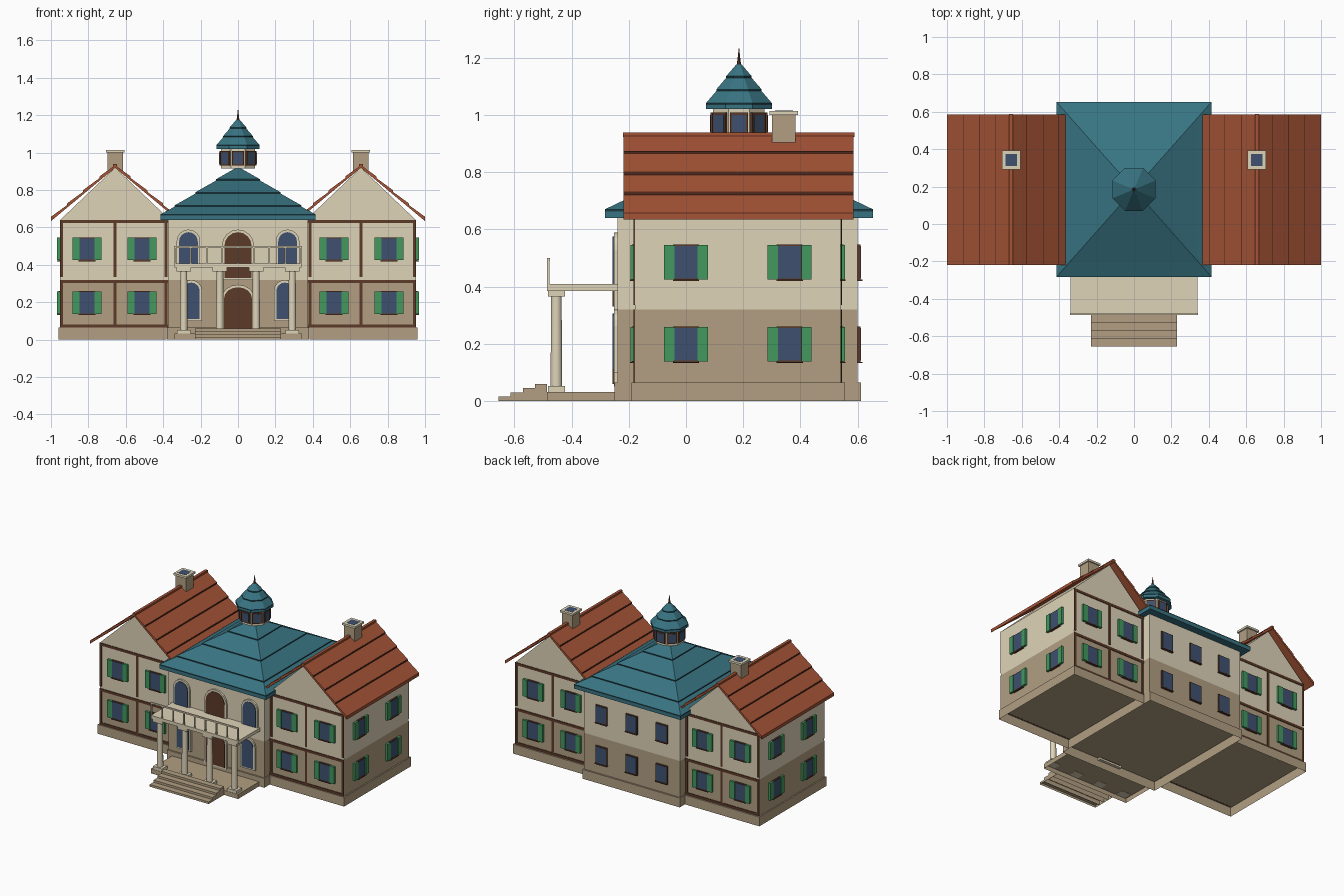
import bpy, bmesh, math
from mathutils import Matrix, Vector

cube = bpy.data.objects.get("Cube")
if cube:
    bpy.data.objects.remove(cube, do_unlink=True)


def colour(name, hexa):
    rgb = [int(hexa[i:i + 2], 16) / 255 for i in (0, 2, 4)]
    lin = [c / 12.92 if c <= 0.04045 else ((c + 0.055) / 1.055) ** 2.4 for c in rgb] + [1]
    m = bpy.data.materials.new(name)
    m.use_nodes = True
    m.diffuse_color = lin
    m.node_tree.nodes["Principled BSDF"].inputs["Base Color"].default_value = lin
    return m


CREAM = colour("cream plaster", "dfd4b9")
TAN = colour("tan stone", "b29f82")
RED = colour("red roof tile", "a45335")
TEAL = colour("teal roof", "387482")
TIMBER = colour("dark brown timber", "5c3a28")
GREEN = colour("green shutter", "42995f")
BLUE = colour("blue glass", "3e516f")
BAND = colour("dark teal band", "1d3c44")
RUST = colour("dark red band", "4d281c")


class Part:
    """One mesh object gathered from boxes, prisms and lofts."""

    def __init__(self, name, origin=(0, 0, 0), turn=0):
        self.name, self.bm, self.mats = name, bmesh.new(), []
        self.matrix = Matrix.Translation(origin) @ Matrix.Rotation(math.radians(turn), 4, "Z")

    def loft(self, rings, mat, floor=True):
        if mat not in self.mats:
            self.mats.append(mat)
        vs = [[self.bm.verts.new(self.matrix @ Vector(p)) for p in r] for r in rings]
        n = len(vs[0])
        faces = [self.bm.faces.new(r) for r in ((vs[0], vs[-1]) if floor else vs[-1:])]
        for a, b in zip(vs, vs[1:]):
            faces += [self.bm.faces.new((a[i], a[(i + 1) % n], b[(i + 1) % n], b[i])) for i in range(n)]
        for f in faces:
            f.material_index = self.mats.index(mat)
        return self

    def box(self, x0, x1, y0, y1, z0, z1, mat, floor=True):
        return self.loft([[(x0, y0, z), (x1, y0, z), (x1, y1, z), (x0, y1, z)] for z in (z0, z1)], mat, floor)

    def prism(self, xz, y0, y1, mat):
        return self.loft([[(x, y, z) for x, z in xz] for y in (y0, y1)], mat)

    def turned(self, n, profile, mat):
        off = math.pi / n
        return self.loft([[(r * math.cos(off + i * 2 * off), r * math.sin(off + i * 2 * off), z)
                           for i in range(n)] for r, z in profile], mat)

    def done(self):
        bmesh.ops.recalc_face_normals(self.bm, faces=self.bm.faces)
        me = bpy.data.meshes.new(self.name)
        self.bm.to_mesh(me)
        self.bm.free()
        for m in self.mats:
            me.materials.append(m)
        ob = bpy.data.objects.new(self.name, me)
        bpy.context.collection.objects.link(ob)
        return ob


def window(name, x, y, z, turn, shutters=True):
    """Framed window centred at z, facing the front before it is turned."""
    w = Part(name, (x, y, z), turn)
    w.box(-0.045, 0.045, -0.01, 0.01, -0.062, 0.062, TIMBER)
    w.box(-0.04, 0.04, -0.012, 0.01, -0.057, 0.057, BLUE)
    w.box(-0.046, 0.046, -0.017, 0.01, -0.066, -0.061, TIMBER)
    if shutters:
        for s in (-1, 1):
            a, b = sorted((s * 0.041, s * 0.077))
            w.box(a, b, -0.016, 0.01, -0.06, 0.06, GREEN)
    w.done()


def arch(x, hw, z0, z1, rise):
    """Outline of a round-headed opening."""
    top = [(x + hw * math.cos(t * math.pi / 8), z1 - rise + rise * math.sin(t * math.pi / 8)) for t in range(9)]
    return [(x - hw, z0), (x + hw, z0)] + top


def arched(name, x, hw, z0, z1, rise, fill):
    p = Part(name)
    p.prism(arch(x, hw + 0.013, z0 - 0.01, z1 + 0.014, rise + 0.012), -0.252, -0.23, CREAM)
    p.prism(arch(x, hw, z0, z1, rise), -0.256, -0.23, fill)
    p.done()


FLOORS = (("lower", 0.198), ("upper", 0.485))
SPLIT, EAVE, CX, CY, BASE = 0.32, 0.64, 0.657, 0.185, 0.065

# Central block on an open-bottomed plinth
p = Part("central_walls")
p.box(-0.375, 0.375, -0.24, 0.60, BASE, SPLIT, TAN)
p.box(-0.375, 0.375, -0.24, 0.60, SPLIT, EAVE + 0.01, CREAM).done()
Part("central_plinth").box(-0.38, 0.38, -0.25, 0.612, 0, BASE, TAN, floor=False).done()


# Hipped roof in stepped courses with dark risers
def hip(level, z):
    t = (0.925 - level) / 0.262
    hx, hy = 0.415 * t, 0.468 * t
    return [(-hx, CY - hy, z), (hx, CY - hy, z), (hx, CY + hy, z), (-hx, CY + hy, z)]


COURSES = (0.663, 0.711, 0.781, 0.851, 0.92)
p = Part("hipped_roof").loft([hip(COURSES[0], EAVE), hip(COURSES[0], COURSES[0])], TEAL)
for a, b in zip(COURSES, COURSES[1:]):
    p.loft([hip(a, a), hip(a, a + 0.007)], BAND)
    p.loft([hip(a, a + 0.007), hip(b, b)], TEAL)
p.done()

# Cupola: octagonal drum, windows, stepped roof and spike
OCT = 1 / math.cos(math.pi / 8)
Part("cupola_drum", (0, CY, 0)).turned(8, [(0.09 * OCT, 0.915), (0.09 * OCT, 1.025)], CREAM).done()
for k in range(8):
    p = Part("cupola_window", (0, CY, 0), k * 45)
    p.box(-0.032, 0.032, -0.099, -0.08, 0.932, 1.008, TIMBER)
    p.box(-0.024, 0.024, -0.101, -0.08, 0.94, 1.0, BLUE).done()


def cap_radius(z):
    return OCT * (0.115 - (z - 1.035) * 0.105 / 0.14)


p = Part("cupola_roof", (0, CY, 0)).turned(8, [(0.115 * OCT, 1.02), (0.115 * OCT, 1.035)], TEAL)
for a, b in ((1.035, 1.083), (1.083, 1.129), (1.129, 1.175)):
    p.turned(8, [(cap_radius(a), a), (cap_radius(a), a + 0.006)], BAND)
    p.turned(8, [(cap_radius(a), a + 0.006), (cap_radius(b), b)], TEAL)
p.done()
Part("cupola_spike", (0, CY, 0)).turned(8, [(0.01, 1.165), (0.006, 1.19), (0.001, 1.232)], TIMBER).done()

# Wings, mirrored left and right
for side, s in (("left", 1), ("right", -1)):
    def span(a, b):
        return sorted((s * a, s * b))

    p = Part(side + "_wing_walls")
    p.box(*span(0.36, 0.951), -0.178, 0.54, BASE, SPLIT, TAN)
    p.box(*span(0.36, 0.951), -0.178, 0.54, SPLIT, EAVE, CREAM)
    p.prism([(s * 0.363, EAVE), (s * 0.951, EAVE), (s * CX, 0.92)], -0.178, 0.54, CREAM).done()
    Part(side + "_wing_plinth").box(*span(0.381, 0.96), -0.19, 0.555, 0, BASE, TAN, floor=False).done()

    # Gable roof slabs in stepped courses, and ridge cap
    p = Part(side + "_gable_roof")
    for d in (-1, 1):
        def at(t, lift):
            return (s * (CX + d * 0.343 * t), 0.933 - 0.285 * t + lift)

        p.prism([at(0, 0), at(1, 0), at(1, -0.014), at(0, -0.014)], -0.218, 0.586, RED)
        steps = [(0.933 - z) / 0.285 for z in (0.648, 0.721, 0.791, 0.865, 0.933)]
        for a, b in zip(steps, steps[1:]):
            p.prism([at(b, 0), at(a, 0), at(a, 0.009)], -0.218, 0.586, RED)
        for t in steps[1:-1]:
            p.prism([at(t, 0), at(t, 0.008), at(t + 0.004, 0.008), at(t + 0.004, 0)], -0.217, 0.585, RUST)
    p.box(*span(CX - 0.01, CX + 0.01), -0.22, 0.588, 0.922, 0.939, RED).done()

    # Chimney with a dark flue
    p = Part(side + "_chimney", (s * CX, 0.342, 0))
    p.box(-0.041, 0.041, -0.041, 0.041, 0.90, 1.0, TAN)
    p.box(-0.05, 0.05, -0.05, 0.05, 1.0, 1.014, CREAM)
    p.box(-0.031, 0.031, -0.031, 0.031, 1.0, 1.015, BLUE).done()

    for face, y0, y1, turn in (("front", -0.183, -0.179, 0), ("back", 0.541, 0.545, 180)):
        # Timber framing
        p = Part(f"{side}_{face}_timbers")
        for z in (0.073, 0.311, 0.632):
            p.box(*span(0.375, 0.951), y0, y1, z - 0.009, z + 0.009, TIMBER)
        for x in (0.385, CX, 0.943):
            p.box(*span(x - 0.008, x + 0.008), y0, y1, BASE, 0.31, TIMBER)
            p.box(*span(x - 0.008, x + 0.008), y0, y1, 0.335, EAVE, TIMBER)
        p.done()
        for floor, z in FLOORS:
            for x in (0.513, 0.807):
                window(f"{side}_{face}_{floor}_window", s * x, -0.178 if turn == 0 else 0.54, z, turn)
    for floor, z in FLOORS:
        for y in (0, 0.362):
            window(f"{side}_side_{floor}_window", s * 0.951, y, z, s * 90)

    # Round-headed windows beside the doors
    arched(side + "_upper_arched_window", s * 0.265, 0.05, 0.40, 0.575, 0.05, BLUE)
    arched(side + "_lower_arched_window", s * 0.25, 0.045, 0.11, 0.305, 0.045, BLUE)

# Back windows of the central block
for floor, z in FLOORS:
    for x in (-0.235, 0, 0.235):
        window(f"back_{floor}_window", x, 0.60, z, 180, shutters=False)

# Doors
arched("balcony_door", 0, 0.073, 0.33, 0.575, 0.075, TIMBER)
arched("front_door", 0, 0.075, 0.06, 0.28, 0.06, TIMBER)

# Porch floor, steps and balcony
Part("porch_floor").box(-0.34, 0.34, -0.485, -0.25, 0, 0.032, TAN, floor=False).done()
p = Part("front_steps")
for i in range(4):
    y = -0.655 + i * 0.0425
    p.box(-0.23, 0.23, y, y + 0.0425, 0, 0.015 * (i + 1), TAN, floor=False)
p.done()
Part("balcony_floor").box(-0.34, 0.34, -0.485, -0.235, 0.385, 0.408, CREAM).done()

p = Part("balcony_railing")
p.box(-0.342, 0.342, -0.486, -0.476, 0.49, 0.5, CREAM)
for i in range(9):
    x = (i - 4) * 0.0842
    p.box(x - 0.004, x + 0.004, -0.485, -0.477, 0.405, 0.492, CREAM)
p.done()

# Columns
for x in (-0.29, -0.097, 0.097, 0.29):
    p = Part("porch_column", (x, -0.453, 0))
    p.box(-0.036, 0.036, -0.03, 0.03, 0.03, 0.052, CREAM)
    p.turned(12, [(0.021, 0.05), (0.019, 0.37)], CREAM)
    p.box(-0.038, 0.038, -0.03, 0.03, 0.365, 0.387, CREAM)
    ob = p.done()
    bpy.ops.object.select_all(action="DESELECT")
    ob.select_set(True)
    bpy.context.view_layer.objects.active = ob
    bpy.ops.object.shade_smooth_by_angle(angle=math.radians(35))
